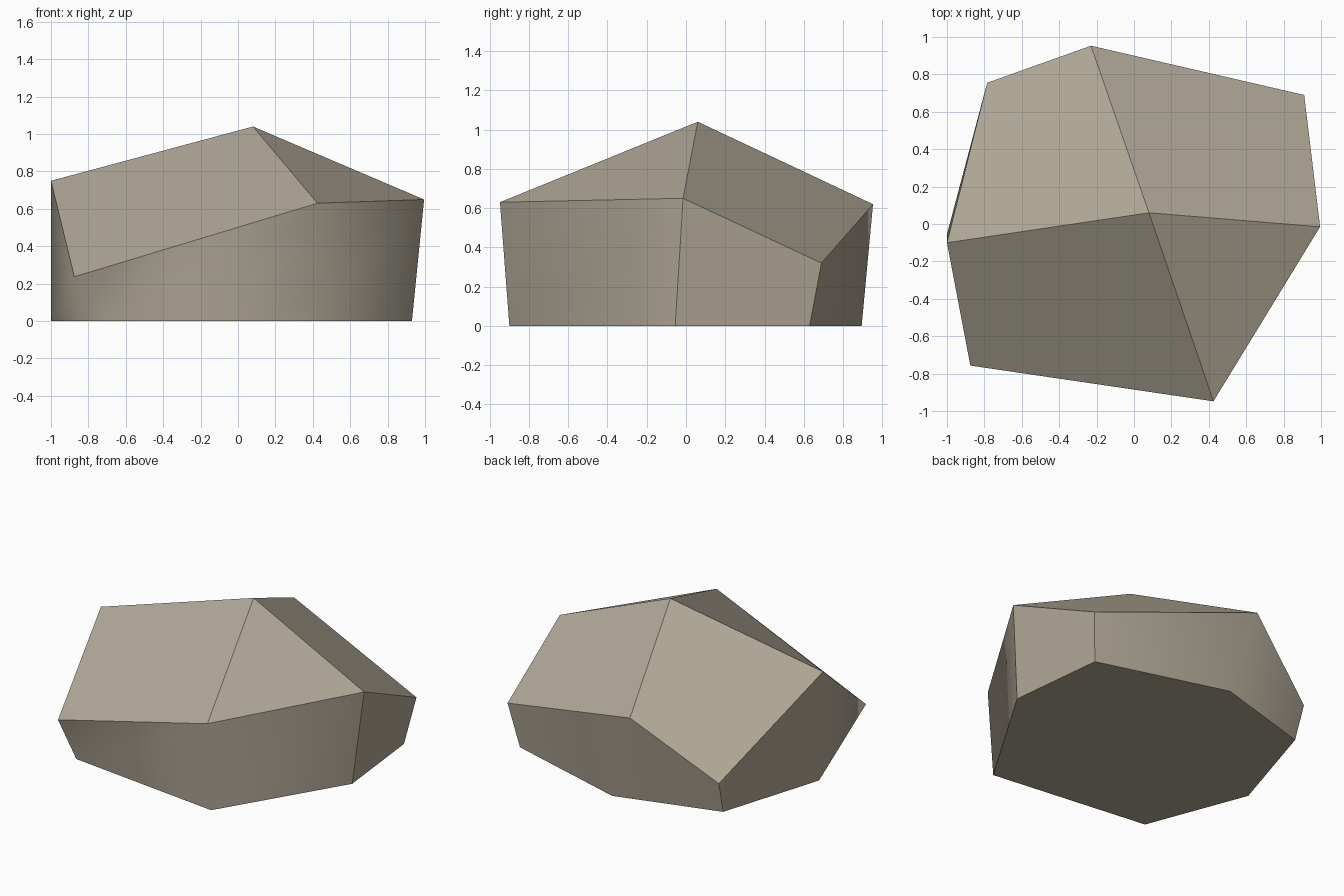
import bpy
import bmesh
from mathutils import Vector

if "Cube" in bpy.data.objects:
    bpy.data.objects.remove(bpy.data.objects["Cube"])

# Faceted boulder: shoulder ring over a seven-sided base, with one peak
shoulder = [(-1.0, -0.10, 0.75), (-0.875, -0.757, 0.237), (0.425, -0.948, 0.63),
            (0.995, -0.015, 0.65), (0.91, 0.69, 0.32), (-0.23, 0.953, 0.62),
            (-0.785, 0.755, 0.23)]
base = [(-1.0, -0.055), (-0.73, -0.76), (0.42, -0.90), (0.93, -0.055),
        (0.855, 0.63), (-0.05, 0.895), (-0.77, 0.685)]
n = len(shoulder)

bm = bmesh.new()
ring = [bm.verts.new(p) for p in shoulder]
foot = [bm.verts.new((x, y, 0)) for x, y in base]
peak = bm.verts.new((0.08, 0.06, 1.04))


def convex_face(*vs):
    """Add a face; a bent quad folds along its convex diagonal."""
    a, b, c, d = [v.co for v in vs]
    if (b - a).cross(c - a).dot(d - a) > 0:
        vs = vs[1:] + vs[:1]
    return bm.faces.new(vs)


# Side walls
for i in range(n):
    j = (i + 1) % n
    convex_face(ring[i], foot[i], foot[j], ring[j])

# Sloping top facets and flat underside
convex_face(peak, ring[0], ring[1], ring[2])
bm.faces.new((peak, ring[2], ring[3]))
convex_face(peak, ring[3], ring[4], ring[5])
convex_face(peak, ring[5], ring[6], ring[0])
bm.faces.new(foot[::-1])

# Rounded shading around the walls, except at three hard corners
for f in bm.faces:
    f.smooth = True
soft_corners = (0, 1, 2, 5)
for e in bm.edges:
    e.smooth = any(set(e.verts) == {ring[i], foot[i]} for i in soft_corners)

mesh = bpy.data.meshes.new("boulder")
bm.to_mesh(mesh)
bm.free()
boulder = bpy.data.objects.new("boulder", mesh)
bpy.context.collection.objects.link(boulder)

stone = bpy.data.materials.new("warm grey stone")
stone.diffuse_color = (0.44, 0.39, 0.31, 1)
stone.use_nodes = True
stone.node_tree.nodes["Principled BSDF"].inputs["Base Color"].default_value = stone.diffuse_color
mesh.materials.append(stone)
